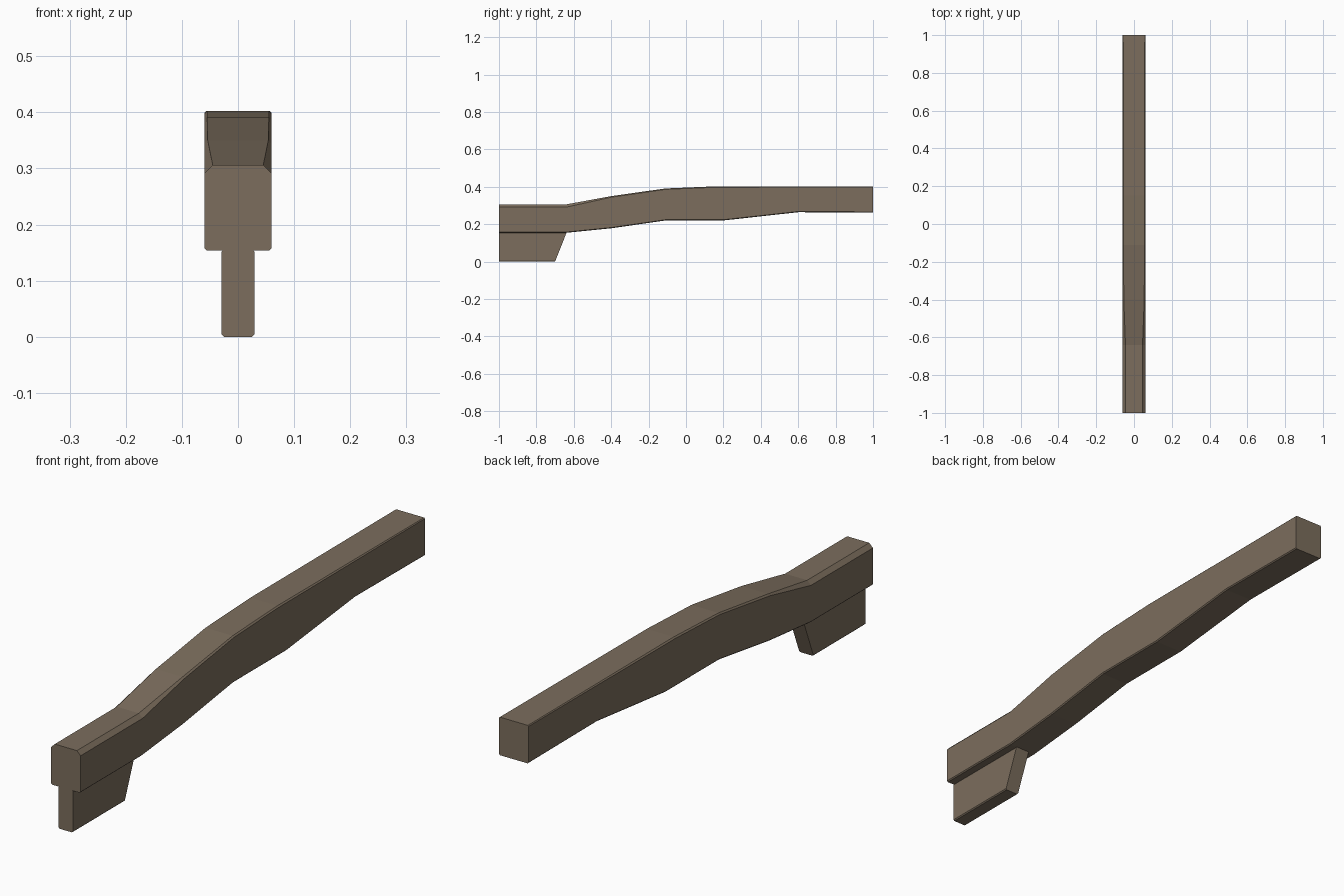
import bpy, bmesh

if "Cube" in bpy.data.objects:
    bpy.data.objects.remove(bpy.data.objects["Cube"])

wood = bpy.data.materials.new("weathered_wood")
wood.diffuse_color = (0.20, 0.155, 0.11, 1)
wood.use_nodes = True
wood.node_tree.nodes["Principled BSDF"].inputs["Base Color"].default_value = wood.diffuse_color


def loft(name, sections):
    """Skin equal-sized vertex rings with quads and cap both ends."""
    bm = bmesh.new()
    rings = [[bm.verts.new(p) for p in ring] for ring in sections]
    n = len(rings[0])
    for a, b in zip(rings, rings[1:]):
        for i in range(n):
            j = (i + 1) % n
            bm.faces.new((a[i], a[j], b[j], b[i]))
    bm.faces.new(rings[0])
    bm.faces.new(rings[-1])
    bmesh.ops.recalc_face_normals(bm, faces=bm.faces)
    mesh = bpy.data.meshes.new(name)
    bm.to_mesh(mesh)
    bm.free()
    mesh.materials.append(wood)
    obj = bpy.data.objects.new(name, mesh)
    bpy.context.collection.objects.link(obj)
    return obj


def ring(w, y_bottom, y_top, z0, z1, cb, ct):
    """Rectangle with chamfered corners; y may slant from bottom to top."""
    right = [(w - cb, z0), (w, z0 + cb), (w, z1 - ct), (w - ct, z1)]
    pts = right + [(-x, z) for x, z in reversed(right)]
    return [(x, y_bottom + (y_top - y_bottom) * (z - z0) / (z1 - z0), z)
            for x, z in pts]


# Curved beam: y, underside, top, top chamfer
beam = [(-1.0, 0.154, 0.306, 0.015), (-0.64, 0.154, 0.306, 0.015),
        (-0.4, 0.178, 0.35, 0.006), (-0.11, 0.22, 0.391, 0.005),
        (0.15, 0.22, 0.402, 0.005), (0.2, 0.22, 0.402, 0.005),
        (0.6, 0.264, 0.402, 0.004), (1.0, 0.262, 0.402, 0.003)]
loft("curved_beam", [ring(0.06, y, y, z0, z1, 0.004, c) for y, z0, z1, c in beam])

# Narrow tongue under the front end, with a slanted back
loft("lower_tongue", [ring(0.029, -1, -1, 0, 0.156, 0.004, 0.004),
                      ring(0.029, -0.70, -0.638, 0, 0.156, 0.004, 0.004)])
